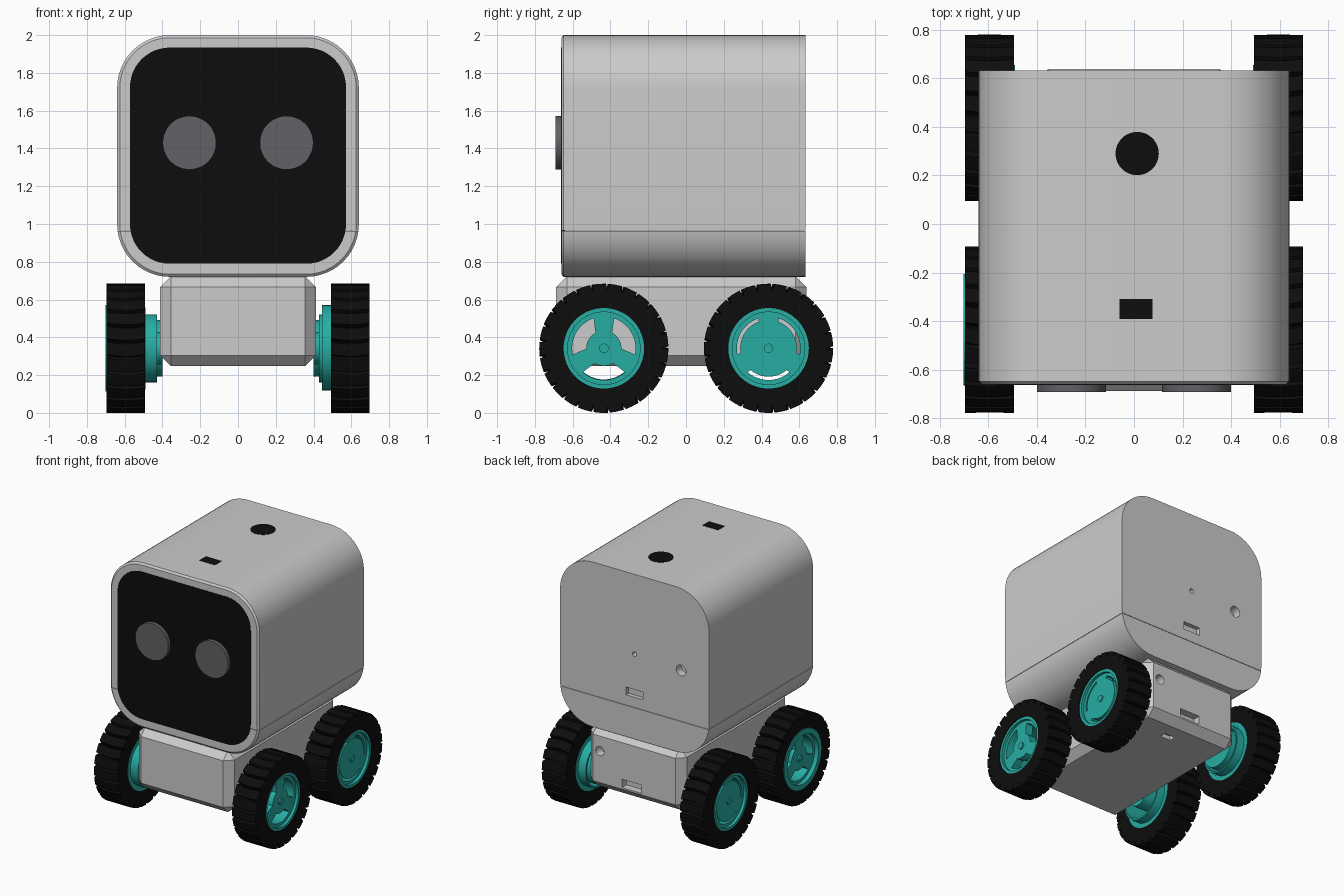
import bpy, bmesh
from math import sin, cos, pi, radians

if "Cube" in bpy.data.objects:
    bpy.data.objects.remove(bpy.data.objects["Cube"])


def material(name, rgb):
    m = bpy.data.materials.new(name)
    m.diffuse_color = (*rgb, 1)
    m.use_nodes = True
    m.node_tree.nodes["Principled BSDF"].inputs["Base Color"].default_value = m.diffuse_color
    return m


BLACK = material("black", (0.004, 0.004, 0.004))
EYE = material("dark_grey", (0.12, 0.12, 0.135))
TEAL = material("teal", (0.02, 0.42, 0.37))


def loft(name, rings, mat=None, loc=(0, 0, 0), closed=False, smooth=30):
    """Skin a list of point rings; cap the ends, or join last to first if closed."""
    bm = bmesh.new()
    vs = [[bm.verts.new(p) for p in ring] for ring in rings]
    n = len(vs[0])
    pairs = list(zip(vs, vs[1:])) + ([(vs[-1], vs[0])] if closed else [])
    for a, b in pairs:
        for i in range(n):
            j = (i + 1) % n
            bm.faces.new((a[i], a[j], b[j], b[i]))
    if not closed:
        bm.faces.new(vs[0])
        bm.faces.new(vs[-1])
    bmesh.ops.recalc_face_normals(bm, faces=bm.faces)
    me = bpy.data.meshes.new(name)
    bm.to_mesh(me)
    bm.free()
    ob = bpy.data.objects.new(name, me)
    bpy.context.collection.objects.link(ob)
    ob.location = loc
    if mat:
        me.materials.append(mat)
    shade(ob, smooth)
    return ob


def shade(ob, angle=30):
    bpy.ops.object.select_all(action='DESELECT')
    ob.select_set(True)
    bpy.context.view_layer.objects.active = ob
    bpy.ops.object.shade_smooth_by_angle(angle=radians(angle))


def place(u, v, t, axis):
    return {'x': (t, u, v), 'y': (u, t, v), 'z': (u, v, t)}[axis]


def prism(name, pts, a, b, axis, mat=None, loc=(0, 0, 0)):
    return loft(name, [[place(u, v, t, axis) for u, v in pts] for t in (a, b)], mat, loc)


def circle(r, u=0, v=0, n=48):
    return [(u + r * cos(2 * pi * i / n), v + r * sin(2 * pi * i / n)) for i in range(n)]


def rect(w, h, u, v):
    return [(u + a * w / 2, v + b * h / 2) for a, b in ((-1, -1), (1, -1), (1, 1), (-1, 1))]


def round_rect(hu, hv, r, v0, seg=12):
    pts = []
    for k, (a, b) in enumerate(((1, 1), (-1, 1), (-1, -1), (1, -1))):
        for i in range(seg + 1):
            t = (k + i / seg) * pi / 2
            pts.append((a * (hu - r) + r * cos(t), v0 + b * (hv - r) + r * sin(t)))
    return pts


def tube(name, r0, r1, xa, xb, mat, loc):
    rings = [[place(u, v, x, 'x') for u, v in circle(r)]
             for r, x in ((r0, xa), (r1, xa), (r1, xb), (r0, xb))]
    return loft(name, rings, mat, loc, closed=True)


def cut(ob, *cutters):
    bpy.context.view_layer.objects.active = ob
    for c in cutters:
        c.hide_render = True
        m = ob.modifiers.new("cut", 'BOOLEAN')
        m.operation, m.solver, m.object = 'DIFFERENCE', 'EXACT', c
        bpy.ops.object.modifier_apply(modifier=m.name)
        bpy.data.objects.remove(c)
    shade(ob)


# Head: rounded square tube with a small front chamfer, seam and rear ports
head = loft("head", [[(u, y, v) for u, v in round_rect(0.64 - d, 0.64 - d, 0.28 - d, 1.36)]
                     for y, d in ((-0.66, 0.014), (-0.648, 0), (0.632, 0))])
cut(head,
    prism("seam", rect(2, 2, 0, 0), 0.963, 0.966, 'z'),
    prism("pin_hole", circle(0.018, 0, 1.38, 16), 0.57, 0.7, 'y'),
    prism("jack_hole", circle(0.042, -0.40, 1.36, 24), 0.57, 0.7, 'y'),
    prism("port", rect(0.145, 0.06, 0, 1.075), 0.60, 0.7, 'y'))

# Face screen, eyes and top sensors
prism("face_screen", round_rect(0.572, 0.572, 0.21, 1.362), -0.663, -0.64, 'y', BLACK)
for side, x in (("left", -0.257), ("right", 0.257)):
    prism(side + "_eye", circle(0.142, x, 1.43), -0.692, -0.655, 'y', EYE)
prism("top_round_sensor", circle(0.089, 0.013, 0.29), 1.98, 2.0015, 'z', BLACK)
prism("top_square_sensor", rect(0.136, 0.083, 0.008, -0.35), 1.98, 2.0015, 'z', BLACK)

# Chassis: chamfered box with rear and underside ports
chassis = prism("chassis", rect(0.824, 1.324, 0, -0.025), 0.247, 0.725, 'z')
bev = chassis.modifiers.new("chamfer", 'BEVEL')
bev.width, bev.segments = 0.058, 1
bpy.ops.object.modifier_apply(modifier="chamfer")
cut(chassis,
    prism("charge_hole", circle(0.036, 0.295, 0.55, 24), 0.57, 0.7, 'y'),
    prism("rear_port", rect(0.17, 0.065, 0.02, 0.35), 0.58, 0.7, 'y'),
    prism("under_port", rect(0.09, 0.05, 0.07, 0.45), 0.2, 0.28, 'z'))
shade(chassis, 10)


def tyre(name, s, loc, R=0.342, teeth=25):
    """Ring with thin V grooves, slightly bowed across the tread."""
    pitch = 2 * pi / teeth
    steps = [(-0.03, R), (0, R - 0.036), (0.03, R), (pitch / 2, R)]
    base = [(k * pitch + a, r) for k in range(teeth) for a, r in steps]

    def ring(x, off=0, inner=None):
        return [(s * x, (inner or r) * cos(a + off), (inner or r) * sin(a + off))
                for a, r in base]
    rings = [ring(0.493, 0, 0.213)]
    for i in range(7):
        u = i / 3 - 1
        rings.append(ring(0.594 + 0.101 * u, 0.03 * (1 - u * u)))
    rings.append(ring(0.695, 0, 0.213))
    return loft(name, rings, BLACK, loc, closed=True, smooth=20)


def window(angle):
    """Cutter for one opening between spokes."""
    c = radians(angle)
    pts = []
    for r, half, d in ((0.168, 0.72, 1), (0.093, 0.55, -1)):
        for i in range(11):
            a = c + d * half * (i / 5 - 1)
            pts.append((r * cos(a), r * sin(a)))
    return pts


# Wheels: tyre, rim, three-spoke disc, inner sleeve, boss and axle
for end, y in (("front", -0.435), ("rear", 0.437)):
    for side, s in (("left", -1), ("right", 1)):
        loc, tag = (0, y, 0.342), f"{end}_{side}_"
        tyre(tag + "tyre", s, loc)
        tube(tag + "rim", 0.192, 0.217, s * 0.49, s * 0.69, TEAL, loc)
        disc = prism(tag + "spokes", circle(0.2), s * 0.61, s * 0.668, 'x', TEAL, loc)
        cut(disc, *[prism("window", window(a), s * 0.55, s * 0.75, 'x', None, loc)
                    for a in (30, 150, 270)])
        # rear wheels have a wide motor plate that leaves only thin arc slots
        rear = end == "rear"
        prism(tag + "boss", circle(0.15 if rear else 0.085), s * 0.40,
              s * (0.672 if rear else 0.655), 'x', TEAL, loc)
        prism(tag + "axle", circle(0.025, n=20), s * 0.35, s * 0.68, 'x', TEAL, loc)
        tube(tag + "sleeve", 0.168, 0.18, s * 0.43, s * 0.62, TEAL, loc)
        tube(tag + "web", 0.17, 0.2, s * 0.495, s * 0.51, TEAL, loc)

# Raised flanges: front wheels are copied, not mirrored
tube("front_right_flange", 0.168, 0.226, 0.445, 0.493, TEAL, (0, -0.435, 0.345))
tube("front_left_flange", 0.19, 0.23, -0.702, -0.685, TEAL, (0, -0.435, 0.342))
